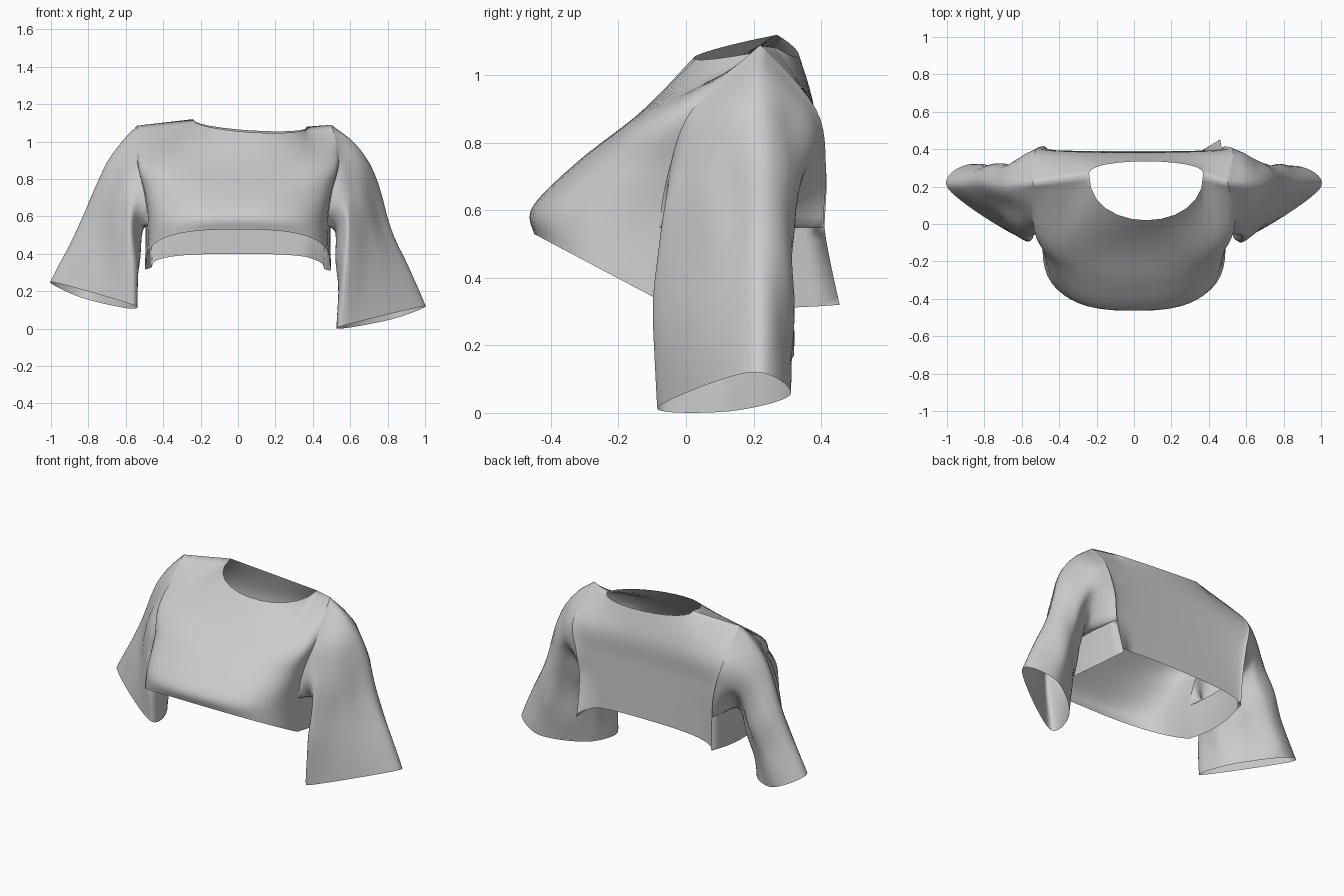
import bpy, bmesh, math
from mathutils import Vector as V, noise

if "Cube" in bpy.data.objects:
    bpy.data.objects.remove(bpy.data.objects["Cube"])

COLS, SUB, SIDE = 24, 6, 8      # panel columns, rows per interval, side-wall segments
ARMPIT = SUB                    # row where the arm opening begins


def spline(p0, p1, p2, p3, t):
    return 0.5 * (2 * p1 + (p2 - p0) * t + (2 * p0 - 5 * p1 + 4 * p2 - p3) * t * t
                  + (3 * p1 - p0 - 3 * p2 + p3) * t ** 3)


def loft(rows, sub):
    """Smooth interpolation through a list of equally long point rows."""
    out = []
    n = len(rows)
    for i in range(n - 1):
        a, b, c, d = rows[max(i - 1, 0)], rows[i], rows[i + 1], rows[min(i + 2, n - 1)]
        for s in range(sub):
            out.append([spline(*q, s / sub) for q in zip(a, b, c, d)])
    out.append([p.copy() for p in rows[-1]])
    return out


def panel_row(w, ys, yc, zs, zc, n):
    """Half a rounded cross-section, from the left side to the right side."""
    row = []
    for j in range(COLS + 1):
        a = (2 * j / COLS - 1) * math.pi / 2
        d = max(math.cos(a), 0.0) ** (2 / n)
        x = math.copysign(abs(math.sin(a)) ** (2 / n), a) * w
        row.append(V((x, ys + (yc - ys) * d, zs + (zc - zs) * d)))
    return row


def top_row(depth, drop):
    """Shoulder seam, neckline, shoulder seam."""
    row, q = [], COLS // 4
    sl, nl, nr, sr = V((-.54, .22, 1.085)), V((-.24, .27, 1.12)), V((.37, .27, 1.08)), V((.50, .22, 1.09))
    for j in range(COLS + 1):
        if j <= q:
            p = sl.lerp(nl, j / q)
        elif j >= COLS - q:
            p = nr.lerp(sr, (j - COLS + q) / q)
        else:
            a = math.pi * (j - q) / (COLS - 2 * q)
            p = nl.lerp(nr, (1 - math.cos(a)) / 2)
            k = math.sin(a) ** 0.85
            p = p + V((0, depth * k, -drop * k))
        row.append(p)
    return row


def make(name, verts, faces):
    me = bpy.data.meshes.new(name)
    bm = bmesh.new()
    vs = [bm.verts.new(v) for v in verts]
    for f in faces:
        bm.faces.new([vs[i] for i in f])
    bmesh.ops.remove_doubles(bm, verts=bm.verts, dist=0.0005)
    bmesh.ops.recalc_face_normals(bm, faces=bm.faces)
    bm.to_mesh(me)
    bm.free()
    for p in me.polygons:
        p.use_smooth = True
    ob = bpy.data.objects.new(name, me)
    bpy.context.collection.objects.link(ob)
    return ob


def grid_faces(rows, base=0):
    n = len(rows[0])
    return [(base + r * n + c, base + r * n + c + 1, base + (r + 1) * n + c + 1, base + (r + 1) * n + c)
            for r in range(len(rows) - 1) for c in range(n - 1)]


# Front and back panels: half width, side y, centre y, side z, centre z, squareness
front_ctrl = [panel_row(*r) for r in [
    (.49, -.10, -.45, .345, .53, 2.8),
    (.48, -.08, -.455, .55, .61, 2.7),
    (.50, -.05, -.32, .72, .745, 2.5),
    (.54, .02, -.13, .90, .895, 2.4)]] + [top_row(-.25, .05)]
back_ctrl = [panel_row(*r) for r in [
    (.46, .40, .39, .33, .40, 2.8),
    (.47, .41, .385, .55, .58, 2.8),
    (.49, .415, .38, .72, .74, 2.6),
    (.53, .385, .38, .90, .90, 2.4)]] + [top_row(.065, .04)]
# Flared back corner of the hem on the right
for p in back_ctrl[0]:
    k = max(0, (p.x - .36) / .10)
    p += V((0, .055 * k, -.01 * k))
front, back = loft(front_ctrl, SUB), loft(back_ctrl, SUB)

# Side walls under the arms
sides = {}
for sgn, col in ((-1, 0), (1, COLS)):
    rows = []
    for r in range(ARMPIT + 1):
        row = []
        for s in range(SIDE + 1):
            t = s / SIDE
            b = math.sin(math.pi * t)
            p = front[r][col].lerp(back[r][col], t)
            h = r / ARMPIT
            row.append(p + V((sgn * .02 * b, 0, -.02 * b * (1 - h))))
        rows.append(row)
    sides[sgn] = rows

verts, faces = [], []
for g in (front, back, sides[-1], sides[1]):
    faces += grid_faces(g, len(verts))
    verts += [p for row in g for p in row]
make("body", verts, faces)


def sleeve(name, sgn, rings):
    """Tube from the arm opening through rings of inner, front, outer, back points."""
    col = COLS if sgn > 0 else 0
    pit = sides[sgn][ARMPIT]
    half = SIDE // 2
    loop = [pit[i] for i in range(half, 0, -1)]
    loop += [front[r][col] for r in range(ARMPIT, len(front))]
    loop += [back[r][col] for r in range(len(back) - 2, ARMPIT - 1, -1)]
    loop += [pit[i] for i in range(SIDE - 1, half, -1)]
    n = len(loop)
    rows = [[p.copy() for p in loop]]
    for ring in rings:
        q = [V(p) for p in ring]
        row = []
        for k in range(n):
            u = 4 * k / n
            i = int(u)
            row.append(spline(q[i - 1], q[i], q[(i + 1) % 4], q[(i + 2) % 4], u - i))
        rows.append(row)
    rows = loft(rows, 8)
    # Soft cloth folds, fading out at both ends
    m = len(rows) - 1
    for r, row in enumerate(rows):
        c = sum(row, V()) / n
        fade = math.sin(math.pi * r / m)
        for k, p in enumerate(row):
            rear = 1.8 if k > n * .6 else 1
            f = noise.noise(V((p.x * 7, p.y * 9, p.z * 3.5)))
            p += (p - c).normalized() * f * .022 * fade * rear
    for row in rows:
        row.append(row[0])
    make(name, [p for row in rows for p in row], grid_faces(rows))


# Sleeves hang slightly differently on each side
sleeve("right_sleeve", 1, [
    [(.52, .14, .50), (.58, -.07, .62), (.69, .20, .91), (.62, .35, .72)],
    [(.54, .10, .30), (.58, -.10, .36), (.81, .20, .56), (.71, .32, .42)],
    [(.59, .13, .005), (.56, -.085, .015), (.995, .19, .12), (.84, .31, .055)]])
sleeve("left_sleeve", -1, [
    [(-.51, .14, .50), (-.57, -.07, .63), (-.68, .20, .92), (-.61, .35, .72)],
    [(-.54, .10, .32), (-.58, -.09, .40), (-.83, .20, .59), (-.71, .31, .45)],
    [(-.60, .14, .11), (-.57, -.085, .13), (-.995, .19, .25), (-.85, .32, .17)]])
